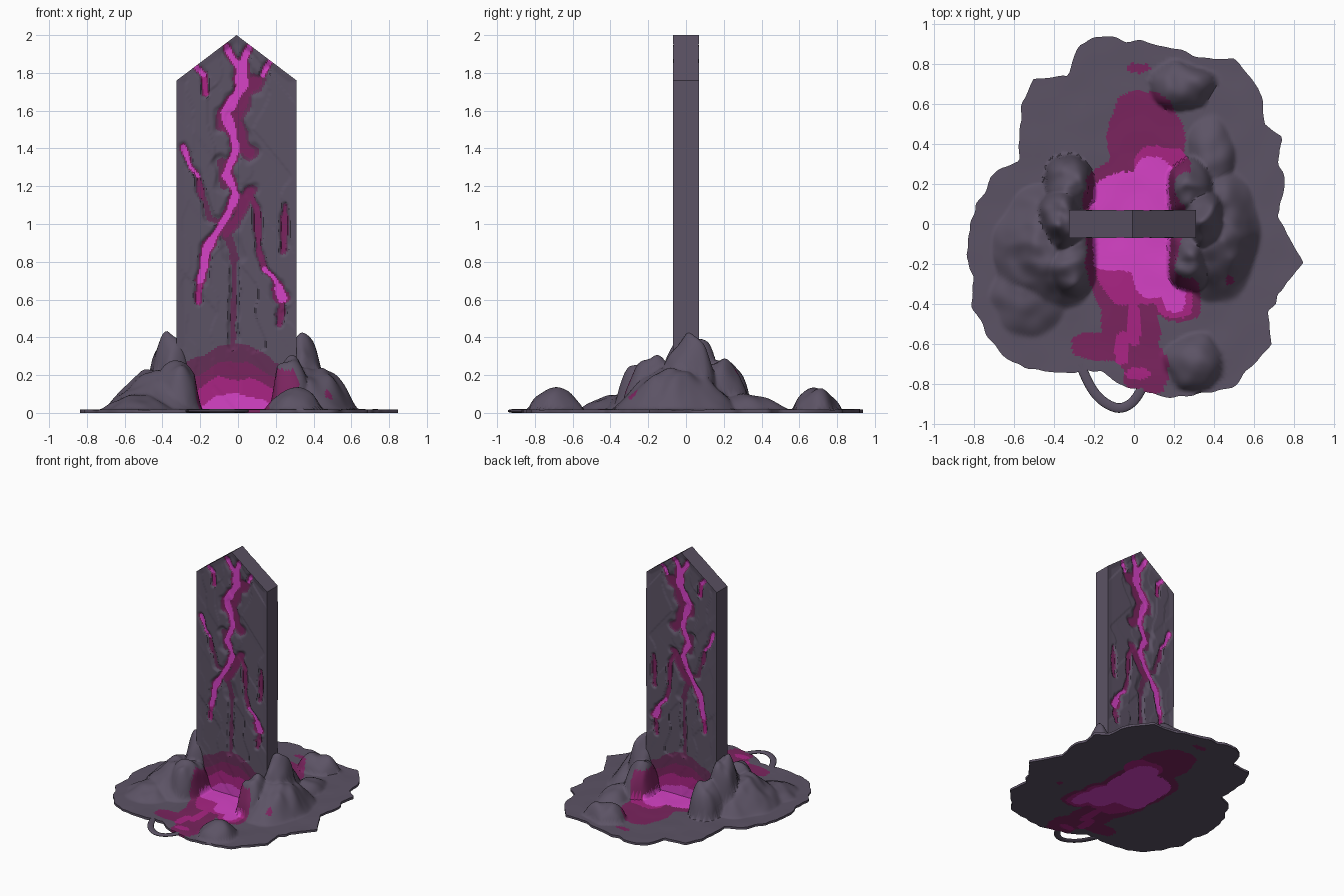
import bpy, bmesh, math
from mathutils import Vector, noise

if "Cube" in bpy.data.objects:
    bpy.data.objects.remove(bpy.data.objects["Cube"], do_unlink=True)


# Colours, ordered from cold stone to hottest glow
def make_material(name, *rgb):
    linear = [((c / 255 + 0.055) / 1.055) ** 2.4 for c in rgb] + [1]
    mat = bpy.data.materials.new(name)
    mat.use_nodes = True
    mat.diffuse_color = linear
    bsdf = next(n for n in mat.node_tree.nodes if n.type == "BSDF_PRINCIPLED")
    bsdf.inputs["Base Color"].default_value = linear
    return mat


STONE, PLUM, DEEP, MID, HOT = range(5)
materials = [
    make_material("stone grey", 92, 83, 101),
    make_material("dusky plum", 100, 46, 86),
    make_material("deep magenta", 122, 36, 94),
    make_material("mid magenta", 170, 36, 132),
    make_material("hot magenta", 214, 66, 198),
]


def finish(name, bm, angle):
    bmesh.ops.recalc_face_normals(bm, faces=bm.faces)
    mesh = bpy.data.meshes.new(name)
    bm.to_mesh(mesh)
    bm.free()
    obj = bpy.data.objects.new(name, mesh)
    bpy.context.collection.objects.link(obj)
    for mat in materials:
        mesh.materials.append(mat)
    bpy.ops.object.select_all(action="DESELECT")
    obj.select_set(True)
    bpy.context.view_layer.objects.active = obj
    bpy.ops.object.shade_smooth_by_angle(angle=math.radians(angle))


def wobble(x, y, scale, seed=0):
    return noise.noise(Vector((x * scale, y * scale, seed)))


# ---- Standing slab: pointed top, cracks sunk into front and back ----
# Each crack: colour level, half width, path in x and z
CRACKS = [
    (HOT, 0.027, [(0.01, 1.84), (0.02, 1.73), (-0.06, 1.59), (-0.03, 1.48)]),
    (HOT, 0.02, [(-0.03, 1.48), (-0.01, 1.4), (-0.06, 1.26), (-0.01, 1.16), (-0.05, 1.05)]),
    (HOT, 0.018, [(-0.05, 1.05), (-0.12, 0.95), (-0.17, 0.85), (-0.18, 0.77), (-0.2, 0.7)]),
    (MID, 0.012, [(-0.2, 0.7), (-0.21, 0.59)]),
    (HOT, 0.015, [(-0.06, 1.93), (0.01, 1.82), (0.06, 1.94)]),
    (HOT, 0.011, [(-0.22, 1.83), (-0.18, 1.79)]),
    (MID, 0.01, [(-0.18, 1.79), (-0.17, 1.69)]),
    (HOT, 0.013, [(0.17, 1.86), (0.13, 1.79)]),
    (DEEP, 0.03, [(0.1, 1.76), (0.04, 1.69), (-0.01, 1.58), (-0.07, 1.54)]),
    (DEEP, 0.025, [(0, 1.52), (0.03, 1.41), (0.06, 1.37)]),
    (PLUM, 0.025, [(-0.08, 1.32), (-0.07, 1.2)]),
    (HOT, 0.012, [(-0.29, 1.41), (-0.25, 1.3), (-0.21, 1.25)]),
    (DEEP, 0.012, [(-0.21, 1.25), (-0.19, 1.14)]),
    (PLUM, 0.014, [(-0.18, 1.14), (-0.15, 1.03), (-0.08, 1.0)]),
    (DEEP, 0.022, [(0.06, 1.17), (0.01, 1.06), (-0.06, 0.95)]),
    (DEEP, 0.013, [(0.06, 1.17), (0.1, 1.08), (0.11, 0.86), (0.14, 0.77)]),
    (HOT, 0.011, [(0.14, 0.76), (0.19, 0.72), (0.22, 0.66)]),
    (HOT, 0.023, [(0.22, 0.66), (0.24, 0.6)]),
    (DEEP, 0.014, [(0.24, 0.59), (0.22, 0.47)]),
    (DEEP, 0.012, [(0.25, 1.1), (0.24, 0.86)]),
    (PLUM, 0.025, [(-0.05, 0.94), (-0.02, 0.82)]),
    (PLUM, 0.014, [(-0.02, 0.82), (-0.02, 0.55), (-0.03, 0.35)]),
]


def path_distance(x, z, path):
    p = Vector((x, z))
    best = math.inf
    for a, b in zip(path, path[1:]):
        a, b = Vector(a), Vector(b)
        t = (p - a).dot(b - a) / (b - a).length_squared
        best = min(best, (p - a.lerp(b, max(0, min(1, t)))).length)
    return best


def crack_state(x, z):
    """Colour level and sunk depth at a point of the slab face."""
    level, depth = STONE, 0
    ragged = 1 + 0.6 * wobble(x, z, 14)
    for heat, width, path in CRACKS:
        if not path[-1][1] - 0.1 < z < path[0][1] + 0.1:
            continue
        d = path_distance(x, z, path) / (width * ragged)
        if d < 1:
            level = max(level, heat)
        elif d < 1.55:
            level = max(level, min(DEEP, heat - 1))
        depth = max(depth, 0.014 * min(1, max(0, 2.2 - d)))
    # Glow climbing from the foot in steps
    foot = z + 0.6 * max(0, abs(x + 0.02) - 0.08) + 0.03 * wobble(x, z, 9)
    for heat, limit in ((PLUM, 0.36), (DEEP, 0.27), (MID, 0.19), (HOT, 0.1)):
        if foot < limit:
            level = max(level, heat)
    return level, depth


LEFT, RIGHT, HALF = -0.325, 0.31, 0.07
COLS, ROWS = 80, 220
MIDDLE = (LEFT + RIGHT) / 2


def slab_point(i, j, side):
    x = LEFT + (RIGHT - LEFT) * i / COLS
    top = 2 - 0.24 * abs(x - MIDDLE) / (RIGHT - MIDDLE)
    z = 0.005 + (top - 0.005) * j / ROWS
    # Chipped panels fade out at the rim
    rim = min(1, 25 * min(x - LEFT, RIGHT - x), 25 * (top - z))
    panel = noise.cell(Vector((x * 8 + wobble(x, z, 5), z * 2.5 + x * 3, 0)))
    depth = crack_state(x, z)[1] + 0.004 * (panel + 1)
    return x, side * (HALF - depth * max(0.15, rim)), z


bm = bmesh.new()
sheets = []
for side in (-1, 1):
    sheet = [[bm.verts.new(slab_point(i, j, side)) for j in range(ROWS + 1)]
             for i in range(COLS + 1)]
    sheets.append(sheet)
    for i in range(COLS):
        for j in range(ROWS):
            face = bm.faces.new((sheet[i][j], sheet[i + 1][j],
                                 sheet[i + 1][j + 1], sheet[i][j + 1]))
            c = face.calc_center_median()
            face.material_index = crack_state(c.x, c.z)[0]
rim = ([(i, 0) for i in range(COLS)] + [(COLS, j) for j in range(ROWS)]
       + [(i, ROWS) for i in range(COLS, 0, -1)] + [(0, j) for j in range(ROWS, 0, -1)])
front, back = sheets
for (a, b), (c, d) in zip(rim, rim[1:] + rim[:1]):
    bm.faces.new((front[a][b], front[c][d], back[c][d], back[a][b]))
finish("stone_slab", bm, 35)

# ---- Ground sheet with rocks rising from it ----
OUTLINE = [(0.76, 0.2), (0.72, 0.32), (0.74, 0.43), (0.66, 0.5), (0.62, 0.68), (0.5, 0.83),
           (0.35, 0.83), (0.1, 0.9), (-0.15, 0.94), (-0.28, 0.9), (-0.33, 0.74), (-0.5, 0.73),
           (-0.56, 0.6), (-0.58, 0.32), (-0.72, 0.24), (-0.82, 0), (-0.84, -0.16),
           (-0.8, -0.27), (-0.81, -0.42), (-0.7, -0.6), (-0.6, -0.7), (-0.4, -0.75),
           (-0.16, -0.73), (-0.1, -0.79), (0.12, -0.86), (0.3, -0.86), (0.5, -0.82),
           (0.69, -0.6), (0.67, -0.45), (0.74, -0.33), (0.84, -0.19), (0.72, 0.04)]
# Rocks: centre x, y, radius x, y, height, roundness
ROCKS = [(-0.36, 0.02, 0.12, 0.18, 0.41, 0.6), (0.35, 0.02, 0.12, 0.17, 0.39, 0.6),
         (-0.32, 0.2, 0.14, 0.15, 0.26, 0.6), (0.28, 0.18, 0.13, 0.15, 0.26, 0.6),
         (-0.31, -0.2, 0.14, 0.18, 0.26, 0.6), (0.28, -0.17, 0.13, 0.17, 0.27, 0.6),
         (-0.42, -0.12, 0.29, 0.33, 0.21, 1.2), (0.4, -0.05, 0.24, 0.34, 0.23, 1.3),
         (-0.52, -0.36, 0.19, 0.2, 0.08, 1.2), (0.38, 0.3, 0.13, 0.25, 0.08, 1),
         (0.24, 0.69, 0.17, 0.12, 0.12, 0.7), (0.3, -0.69, 0.15, 0.14, 0.11, 0.9)]
# Glow pools: colour level, centre x, y, radius x, y
POOLS = [(HOT, -0.01, 0.02, 0.22, 0.24), (HOT, 0.1, 0.18, 0.11, 0.15),
         (HOT, -0.02, -0.12, 0.2, 0.12), (HOT, 0.11, -0.22, 0.12, 0.15),
         (HOT, 0.2, -0.34, 0.06, 0.1), (MID, 0.04, -0.22, 0.22, 0.19),
         (MID, 0.14, 0.27, 0.14, 0.12), (MID, 0.2, -0.36, 0.1, 0.11),
         (MID, 0, -0.5, 0.035, 0.11), (MID, -0.06, -0.62, 0.035, 0.08),
         (MID, 0.02, -0.75, 0.06, 0.03), (DEEP, 0.06, 0.4, 0.19, 0.26),
         (DEEP, 0.03, -0.23, 0.26, 0.24), (DEEP, 0.22, -0.37, 0.12, 0.12),
         (DEEP, -0.02, -0.52, 0.15, 0.16), (DEEP, -0.17, -0.61, 0.14, 0.07),
         (DEEP, 0.06, -0.73, 0.11, 0.13), (DEEP, 0.02, 0.78, 0.06, 0.025),
         (DEEP, 0.48, -0.28, 0.02, 0.025), (DEEP, 0, 0.05, 0.26, 0.3)]


def ground_height(x, y):
    bx, by = x + 0.03 * wobble(x, y, 7, 1), y + 0.03 * wobble(x, y, 7, 2)
    rise = 0
    for cx, cy, rx, ry, high, power in ROCKS:
        d = ((bx - cx) / rx) ** 2 + ((by - cy) / ry) ** 2
        if d < 1:
            rise = max(rise, high * (1 - d) ** power)
    # Clear channel through the middle
    if abs(y) < 0.35:
        rise *= max(0, min(1, ((x - 0.165) if x > 0 else (-0.19 - x)) / 0.04))
    return 0.014 + rise * (1 + 0.2 * wobble(x, y, 11, 3)) + 0.004 * (1 + wobble(x, y, 6))


def ground_level(x, y, z):
    level = STONE
    spread = 1 + 0.25 * wobble(x, y, 8, 5)
    for heat, cx, cy, rx, ry in POOLS:
        if abs((x - cx) / rx) ** 2.6 + abs((y - cy) / ry) ** 2.6 < spread:
            level = max(level, heat)
    if z > 0.23:
        return STONE
    return min(level, DEEP) if z > 0.06 else level


SPOKES, RINGS = 280, 70


def edge_radius(angle):
    """Distance from the middle to the outline along a direction."""
    ray = Vector((math.cos(angle), math.sin(angle)))
    for a, b in zip(OUTLINE, OUTLINE[1:] + OUTLINE[:1]):
        a, b = Vector(a), Vector(b)
        span = ray.cross(b - a)
        if abs(span) > 1e-9:
            r, t = a.cross(b - a) / span, a.cross(ray) / span
            if r > 0 and -1e-6 <= t <= 1 + 1e-6:
                return r + 0.02 * wobble(ray.x, ray.y, 12)
    return 0.8


bm = bmesh.new()
reach = [edge_radius(math.tau * s / SPOKES) for s in range(SPOKES)]
layers = []
for upper in (True, False):
    rings = []
    for k in range(1, RINGS + 1):
        ring = []
        for s in range(SPOKES):
            angle, r = math.tau * s / SPOKES, reach[s] * k / RINGS
            x, y = r * math.cos(angle), r * math.sin(angle)
            ring.append(bm.verts.new((x, y, ground_height(x, y) if upper else 0)))
        rings.append(ring)
    layers.append(rings)
    bm.faces.new(rings[0])
    for inner, outer in zip(rings, rings[1:]):
        for s in range(SPOKES):
            n = (s + 1) % SPOKES
            bm.faces.new((inner[s], outer[s], outer[n], inner[n]))
for s in range(SPOKES):
    n = (s + 1) % SPOKES
    top, low = layers[0][-1], layers[1][-1]
    bm.faces.new((top[s], low[s], low[n], top[n]))
for face in bm.faces:
    face.material_index = ground_level(*face.calc_center_median())
finish("rocky_ground", bm, 60)

# ---- Thin loop of crust at the front edge ----
curve = bpy.data.curves.new("crust_loop", "CURVE")
curve.dimensions = "3D"
curve.bevel_depth = 0.024
spline = curve.splines.new("NURBS")
path = [(-0.27, -0.7), (-0.24, -0.77), (-0.2, -0.86), (-0.1, -0.925), (-0.04, -0.92),
        (0.01, -0.88), (0.04, -0.82)]
spline.points.add(len(path) - 1)
for point, (x, y) in zip(spline.points, path):
    point.co = (x, y, 0, 1)
spline.use_endpoint_u = True
loop = bpy.data.objects.new("crust_loop", curve)
loop.scale.z = 0.4
loop.location.z = 0.01
curve.materials.append(materials[STONE])
bpy.context.collection.objects.link(loop)
